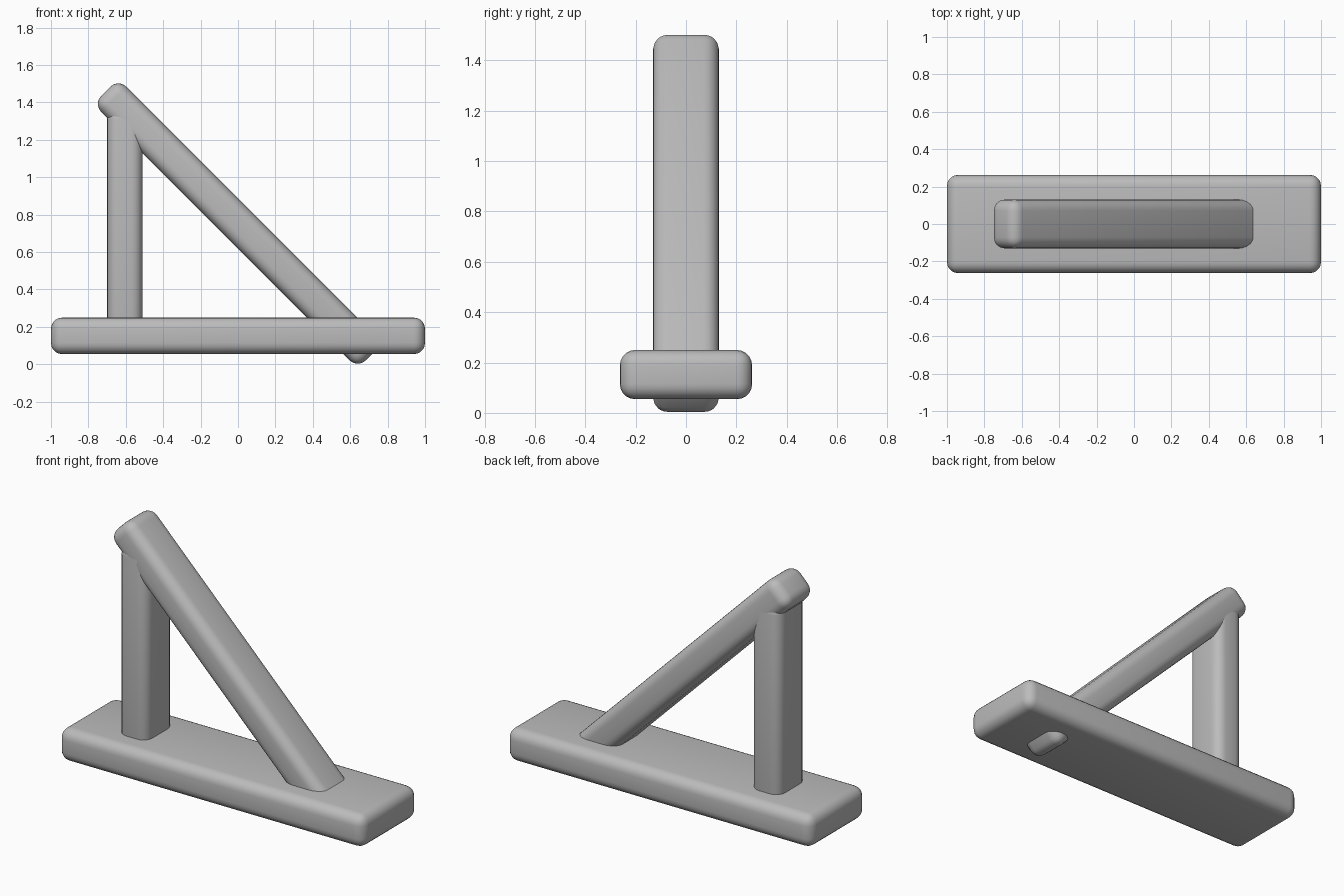
import bpy, math

cube = bpy.data.objects.get("Cube")
if cube:
    bpy.data.objects.remove(cube, do_unlink=True)

GREY = (0.5, 0.5, 0.5, 1)
grey = bpy.data.materials.new("plain_grey")
grey.use_nodes = True
grey.diffuse_color = GREY
grey.node_tree.nodes["Principled BSDF"].inputs["Base Color"].default_value = GREY


def rounded_bar(name, size, centre, tilt=0):
    """Box with rounded edges, tilted about the y axis."""
    bpy.ops.mesh.primitive_cube_add(size=1, location=centre)
    bar = bpy.context.object
    bar.name = name
    bar.scale = size
    bpy.ops.object.transform_apply(location=False, rotation=False, scale=True)
    bevel = bar.modifiers.new("rounded_edges", 'BEVEL')
    bevel.width = 0.06
    bevel.segments = 5
    bpy.ops.object.modifier_apply(modifier=bevel.name)
    bpy.ops.object.shade_smooth_by_angle(angle=math.radians(35))
    bar.rotation_euler.y = math.radians(tilt)
    bar.data.materials.append(grey)
    return bar


# Flat foot, upright post, and the diagonal brace that passes through the foot
rounded_bar("base", (2, 0.525, 0.195), (0, 0, 0.152))
rounded_bar("post", (0.19, 0.262, 1.2), (-0.605, 0, 0.77))
rounded_bar("diagonal_brace", (2, 0.262, 0.19), (0, 0, 0.7525), tilt=45)
